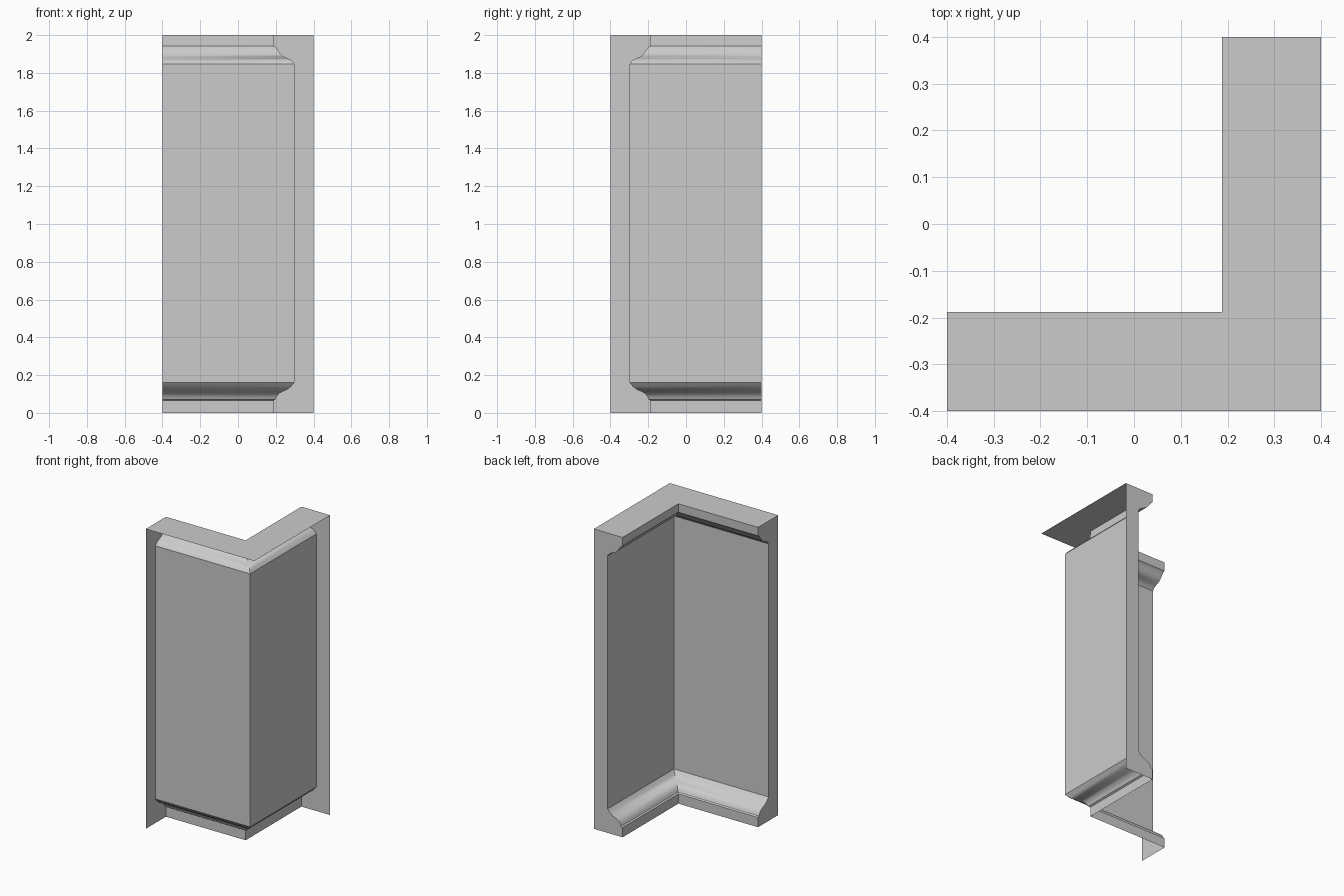
import bpy, bmesh

if "Cube" in bpy.data.objects:
    bpy.data.objects.remove(bpy.data.objects["Cube"])

H = 0.4  # outer half width
# Room-side profile: (distance of wall face from centre, height)
base = [(.188, 0), (.188, .065), (.198, .071), (.204, .085), (.214, .1),
        (.232, .111), (.258, .122), (.28, .138), (.298, .16)]
crown = [(.298, 1.848), (.285, 1.865), (.265, 1.876), (.24, 1.887),
         (.225, 1.9), (.213, 1.918), (.203, 1.932), (.19, 1.942), (.188, 2)]
profile = base + crown

bm = bmesh.new()


def row(fn):
    return [bm.verts.new(fn(t, z)) for t, z in profile]


# Profile sweep along both walls, mitred in the corner
rows = [row(lambda t, z: (-H, -t, z)), row(lambda t, z: (t, -t, z)),
        row(lambda t, z: (t, H, z))]
for a, b in zip(rows, rows[1:]):
    for i in range(len(profile) - 1):
        bm.faces.new((a[i], b[i], b[i + 1], a[i + 1])).smooth = True

# Outer corners; the outer sides and underside stay open
corners = [(-H, -H), (H, -H), (H, H)]
top = [bm.verts.new((x, y, 2)) for x, y in corners]
bottom = {i: bm.verts.new((*corners[i], 0)) for i in (0, 2)}

# End caps
for i in (0, 2):
    bm.faces.new(rows[i] + [top[i], bottom[i]])
# Top, one L-shaped face
bm.faces.new(top + [r[-1] for r in reversed(rows)])

bm.normal_update()
# Caps and walls face outward / into the room
for f in bm.faces:
    c, n = f.calc_center_median(), f.normal
    if len(f.verts) == 4:
        flip = n.y - n.x < -1e-4
    elif abs(n.z) > .5:
        flip = n.z < 0
    else:
        flip = n.x * c.x + n.y * c.y < 0 if abs(c.x) > .39 or abs(c.y) > .39 else False
        flip = (n.x > 0.5) or (n.y < -0.5)
    if flip:
        f.normal_flip()

mesh = bpy.data.meshes.new("corner_wall")
bm.to_mesh(mesh)
bm.free()
wall = bpy.data.objects.new("corner_wall", mesh)
bpy.context.collection.objects.link(wall)
bpy.context.view_layer.objects.active = wall
wall.select_set(True)
bpy.ops.object.shade_smooth_by_angle(angle=0.6)
